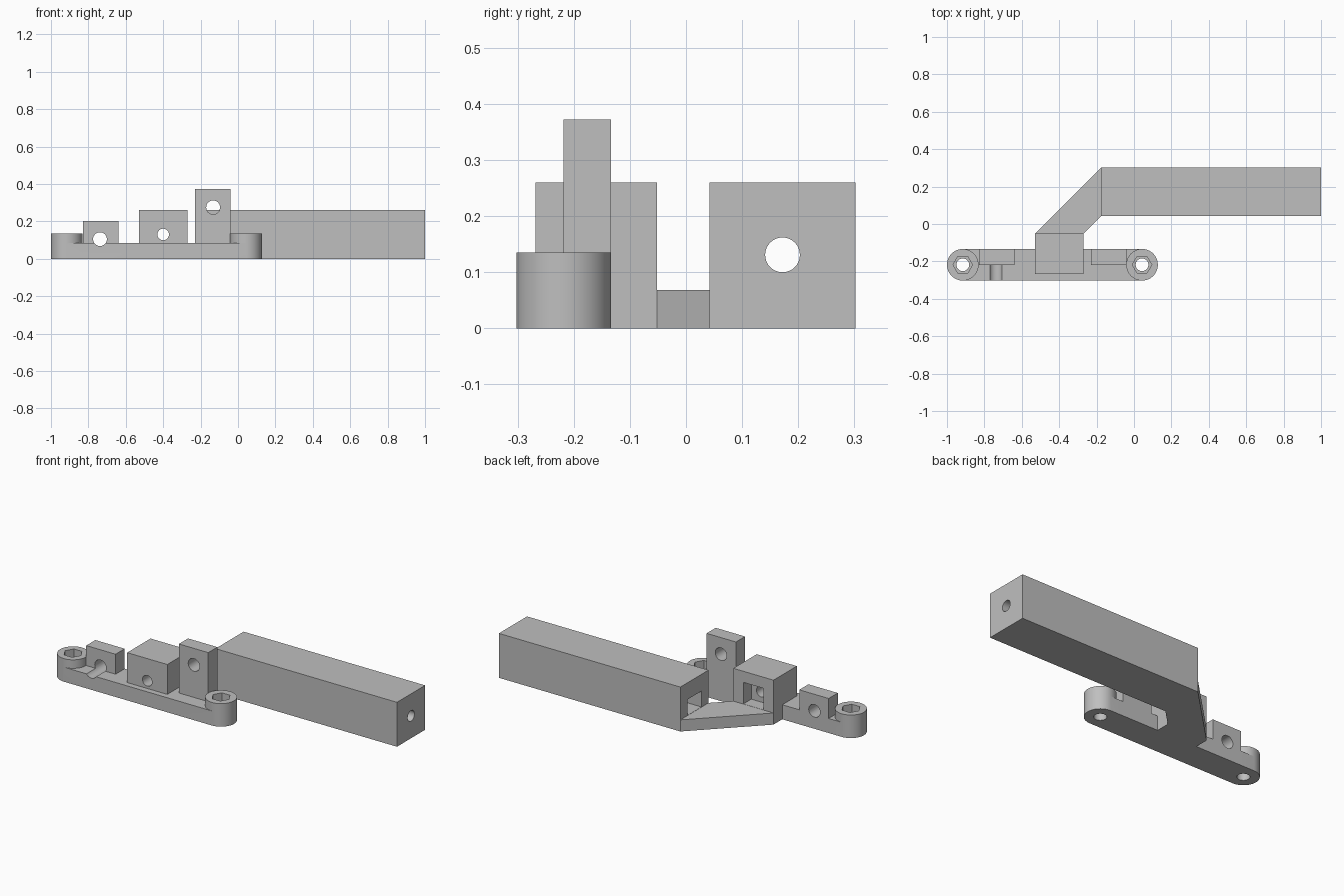
import bpy
import bmesh
from math import cos, sin, pi, radians
from mathutils import Matrix, Vector

cube = bpy.data.objects.get("Cube")
if cube:
    bpy.data.objects.remove(cube, do_unlink=True)

grey = bpy.data.materials.new("plain grey")
grey.use_nodes = True
colour = (0.52, 0.52, 0.52, 1)
grey.diffuse_color = colour
grey.node_tree.nodes["Principled BSDF"].inputs["Base Color"].default_value = colour


def prism(name, outline, z0, z1):
    """Extrude an xy outline between two heights."""
    bm = bmesh.new()
    face = bm.faces.new([bm.verts.new((x, y, z0)) for x, y in outline])
    top = bmesh.ops.extrude_face_region(bm, geom=[face])["geom"]
    bmesh.ops.translate(bm, vec=(0, 0, z1 - z0),
                        verts=[v for v in top if isinstance(v, bmesh.types.BMVert)])
    bmesh.ops.recalc_face_normals(bm, faces=bm.faces)
    mesh = bpy.data.meshes.new(name)
    bm.to_mesh(mesh)
    bm.free()
    mesh.materials.append(grey)
    obj = bpy.data.objects.new(name, mesh)
    bpy.context.collection.objects.link(obj)
    return obj


def box(name, x0, x1, y0, y1, z0, z1):
    return prism(name, [(x0, y0), (x1, y0), (x1, y1), (x0, y1)], z0, z1)


def arc(cx, cy, r, start=0, sweep=2 * pi, steps=48, closed=True):
    count = steps if closed else steps + 1
    return [(cx + r * cos(start + sweep * i / steps),
             cy + r * sin(start + sweep * i / steps)) for i in range(count)]


def bore(centre, axis, r, length):
    """Round cutter centred on a point and lying along an axis."""
    obj = prism("bore", arc(0, 0, r, steps=32), -length / 2, length / 2)
    turn = Vector((0, 0, 1)).rotation_difference(Vector(axis)).to_matrix().to_4x4()
    obj.data.transform(Matrix.Translation(centre) @ turn)
    return obj


def combine(target, other, operation):
    other.hide_render = True
    mod = target.modifiers.new("combine", 'BOOLEAN')
    mod.operation, mod.solver, mod.object = operation, 'EXACT', other
    bpy.context.view_layer.update()
    result = bpy.data.meshes.new_from_object(
        target.evaluated_get(bpy.context.evaluated_depsgraph_get()))
    target.modifiers.clear()
    target.data = result
    bpy.data.objects.remove(other, do_unlink=True)


# Base plate with rounded ends
MID_Y, R = -0.218, 0.0845
BACK_Y = MID_Y + R
ENDS = (-0.9155, 0.043)
body = prism("mounting_bracket",
             arc(ENDS[0], MID_Y, R, pi / 2, pi, 24, False)
             + arc(ENDS[1], MID_Y, R, -pi / 2, pi, 24, False), 0, 0.085)

# Raised bosses, upright lugs, clamp block, link and long arm
parts = [prism("boss", arc(x, MID_Y, R), 0, 0.135) for x in ENDS]
parts += [
    box("low_lug", -0.83, -0.64, MID_Y, BACK_Y, 0, 0.202),
    box("tall_lug", -0.23, -0.04, MID_Y, BACK_Y, 0, 0.372),
    box("clamp_block", -0.53, -0.27, -0.268, -0.052, 0, 0.26),
    prism("diagonal_link", [(-0.53, -0.052), (-0.27, -0.052),
                            (-0.175, 0.042), (-0.175, 0.302)], 0, 0.068),
    box("long_arm", -0.175, 1, 0.042, 0.302, 0, 0.26),
]
for part in parts:
    combine(body, part, 'UNION')

# Screw holes and hexagonal nut pockets in the bosses
cutters = []
for x in ENDS:
    cutters.append(bore((x, MID_Y, 0.1), (0, 0, 1), 0.034, 0.4))
    cutters.append(prism("nut_pocket", arc(x, MID_Y, 0.052, steps=6), 0.068, 0.3))

# Cross holes, rear pocket of the block and inner pocket of the arm
cutters += [
    bore((-0.738, MID_Y, 0.105), (0, 1, 0), 0.037, 0.4),
    bore((-0.133, MID_Y, 0.275), (0, 1, 0), 0.037, 0.3),
    bore((-0.4, -0.2, 0.13), (0, 1, 0), 0.031, 0.26),
    box("block_pocket", -0.465, -0.335, -0.125, 0, 0.069, 0.195),
    bore((0.5, 0.172, 0.131), (1, 0, 0), 0.031, 1.2),
    box("arm_pocket", -0.3, -0.07, 0.107, 0.237, 0.069, 0.162),
]
for cutter in cutters:
    combine(body, cutter, 'DIFFERENCE')

# Smooth rounds, crisp edges
bpy.ops.object.select_all(action='DESELECT')
body.select_set(True)
bpy.context.view_layer.objects.active = body
bpy.ops.object.shade_smooth_by_angle(angle=radians(30))
